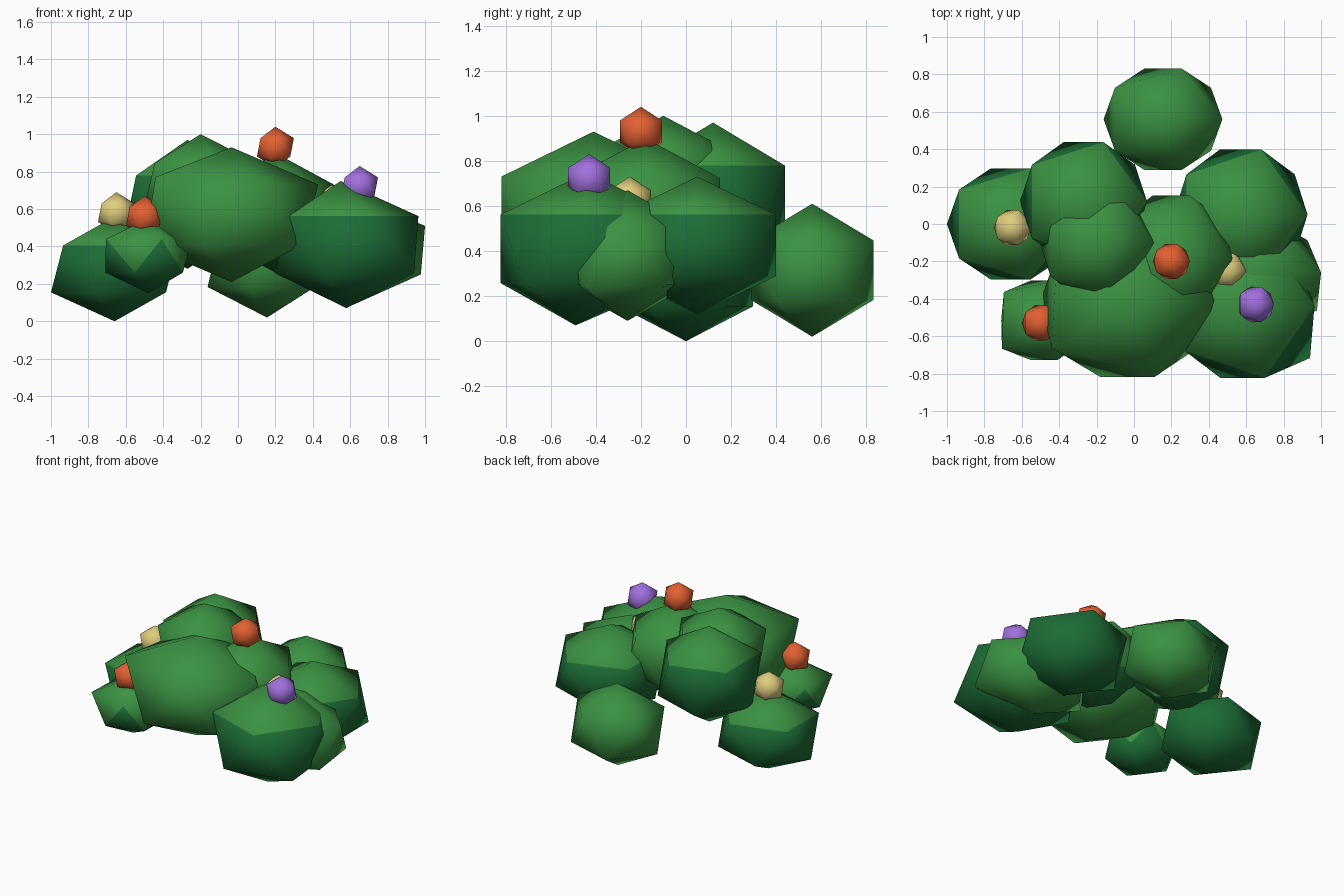
import bpy
from mathutils import Vector

if "Cube" in bpy.data.objects:
    bpy.data.objects.remove(bpy.data.objects["Cube"])


def material(name, rgb):
    m = bpy.data.materials.new(name)
    m.diffuse_color = (*rgb, 1.0)
    m.use_nodes = True
    m.node_tree.nodes["Principled BSDF"].inputs["Base Color"].default_value = m.diffuse_color
    return m


leaf_light = material("leaf_green", (0.044, 0.287, 0.055))
leaf_dark = material("deep_leaf_green", (0.012, 0.152, 0.037))
orange = material("orange_bloom", (0.76, 0.117, 0.032))
yellow = material("yellow_bloom", (0.74, 0.61, 0.205))
purple = material("purple_bloom", (0.352, 0.162, 0.73))


def ball(name, center, radii, mats, cut=-2.0, nudges=()):
    """Smooth icosahedron; faces whose unscaled normal is below cut get the second material.
    Each nudge moves the corner nearest a direction by an offset."""
    bpy.ops.mesh.primitive_ico_sphere_add(subdivisions=1, radius=1, location=center)
    ob = bpy.context.object
    ob.name = name
    for m in mats:
        ob.data.materials.append(m)
    for f in ob.data.polygons:
        f.use_smooth = True
        f.material_index = 1 if f.normal.z < cut else 0
    verts = ob.data.vertices
    moved = [(max(verts, key=lambda v: v.co.dot(Vector(d))).index, Vector(o)) for d, o in nudges]
    for v in verts:
        v.co = [c * r for c, r in zip(v.co, radii)]
    for i, offset in moved:
        verts[i].co += offset
    return ob


# how far down the light green reaches
CAP, ZIGZAG, SIDES, ALL = 0.5, 0.0, -0.5, -2.0

# leaf clumps: name, center, radii, reach of light green
clumps = [
    ("back_clump", (0.155, 0.56, 0.315), (0.355, 0.32, 0.295), ALL),
    ("front_clump", (-0.035, -0.41, 0.57), (0.52, 0.48, 0.36), ALL),
    ("top_clump", (-0.20, -0.10, 0.72), (0.34, 0.345, 0.28), SIDES),
    ("back_left_clump", (-0.27, 0.12, 0.625), (0.38, 0.375, 0.345), CAP),
    ("middle_clump", (0.20, -0.18, 0.58), (0.365, 0.39, 0.32), SIDES),
    ("front_right_clump", (0.58, -0.44, 0.41), (0.43, 0.45, 0.34), CAP),
    ("right_clump", (0.62, -0.26, 0.38), (0.425, 0.33, 0.29), ALL),
    ("back_right_clump", (0.57, 0.05, 0.425), (0.40, 0.41, 0.305), CAP),
    ("left_clump", (-0.66, 0.0, 0.28), (0.38, 0.35, 0.28), CAP),
    ("front_left_clump", (-0.48, -0.515, 0.35), (0.257, 0.25, 0.20), ZIGZAG),
]
# uneven corners on a few clumps
corners = {
    "front_clump": [((-0.72, -0.53, 0.45), (-0.03, 0, 0.04))],
    "front_right_clump": [((0.72, -0.53, -0.45), (0.05, -0.04, 0)),
                          ((0, 0, 1), (-0.03, 0, 0)),
                          ((0, 0, -1), (0, -0.05, 0))],
    "right_clump": [((0.72, -0.53, -0.45), (0.05, -0.03, 0))],
    "front_left_clump": [((-0.72, -0.53, 0.45), (-0.04, -0.02, 0)),
                         ((-0.72, 0.53, 0.45), (-0.03, 0.02, 0))],
}
for name, center, radii, cut in clumps:
    ball(name, center, radii, (leaf_light, leaf_dark), cut, corners.get(name, ()))

# round blooms resting on the clumps
blooms = [
    ("top_bloom", (0.20, -0.20, 0.93), orange),
    ("front_left_bloom", (-0.50, -0.53, 0.56), orange),
    ("left_bloom", (-0.65, -0.02, 0.58), yellow),
    ("right_bloom", (0.50, -0.25, 0.62), yellow),
    ("front_right_bloom", (0.65, -0.43, 0.72), purple),
]
for name, center, mat in blooms:
    ball(name, center, (0.11, 0.11, 0.11), (mat,))
